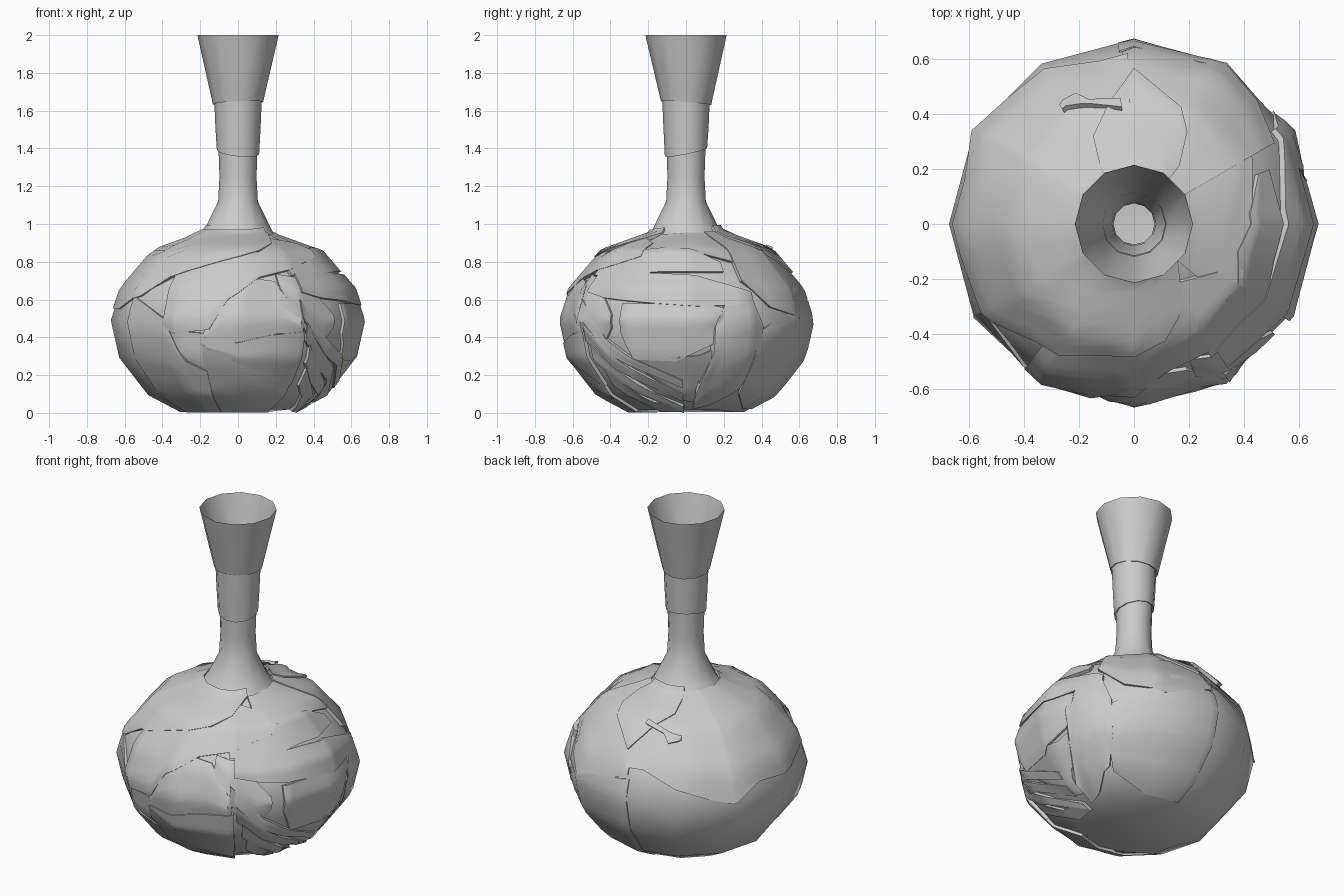
import bpy, math

if "Cube" in bpy.data.objects:
    bpy.data.objects.remove(bpy.data.objects["Cube"])

# radius / height profile of the twelve-sided bottle
BODY = [(0.31, 0), (0.48, .09), (0.635, .29), (0.68, .49), (0.625, .66),
        (0.45, .865), (0.20, .955), (0.17, 1.0)]
SIDES = 12


def make(name, verts, faces):
    me = bpy.data.meshes.new(name)
    me.from_pydata(verts, [], faces)
    me.validate()
    ob = bpy.data.objects.new(name, me)
    bpy.context.collection.objects.link(ob)
    bpy.ops.object.select_all(action='DESELECT')
    ob.select_set(True)
    bpy.context.view_layer.objects.active = ob
    bpy.ops.object.shade_smooth_by_angle(angle=math.radians(35))
    return ob


def lerp(pts, x):
    for a, b in zip(pts, pts[1:]):
        if x <= b[0]:
            t = max(0, (x - a[0]) / (b[0] - a[0]))
            return [p + (q - p) * t for p, q in zip(a, b)]
    return list(pts[-1])


def radius(z):
    return lerp([(h, r) for r, h in BODY], z)[1]


def on_body(phi, z, k):
    """Point on the faceted body; phi 0 = front, 90 = right; k scales it."""
    half = 180 / SIDES
    facet = math.cos(math.radians(half)) / math.cos(math.radians(phi % (2 * half) - half))
    r, a = radius(z) * facet * k, math.radians(phi)
    return (r * math.sin(a), -r * math.cos(a), max(0, .48 + (z - .48) * k))


def grid(cols, rows, closed=False):
    faces = []
    for i in range(cols if closed else cols - 1):
        j = (i + 1) % cols
        faces += [(i * rows + n, j * rows + n, j * rows + n + 1, i * rows + n + 1)
                  for n in range(rows - 1)]
    return faces


# body core: slightly sunken under the folded front and right sides
verts = []
for i in range(SIDES):
    phi = i * 30
    k = .965 if phi <= 120 or phi == 330 else .99
    verts += [on_body(phi, z, k) for _, z in BODY]
n = len(BODY)
make("body_core", verts, grid(SIDES, n, True) + [[i * n for i in reversed(range(SIDES))]])


def fold(name, pts, lift=1.0, lip=.035):
    """Overlapping layer; pts = (phi, lower z, upper z), edges tucked inward."""
    angles = {p[0] for p in pts} | {a for a in range(-360, 361, 30)
                                    if pts[0][0] < a < pts[-1][0]}
    angles = sorted(angles)
    cols = [angles[0]] + angles + [angles[-1]]
    verts, m = [], 9
    for c, phi in enumerate(cols):
        _, lo, hi = lerp(pts, phi)
        edge = c in (0, len(cols) - 1)
        for r in [0] + list(range(m + 1)) + [m]:
            z = lo + (hi - lo) * r / m
            verts.append([phi, z, lift - (lip if edge else 0)])
        verts[-1][2] = verts[-m - 3][2] = lift - lip
    make(name, [on_body(*v) for v in verts], grid(len(cols), m + 3))


# shoulder layer covering the left and back
fold("shoulder_cap", [(-178, .66, .97), (-168, .66, .97), (-150, .58, .97), (-135, .52, .97),
                      (-122, .48, .97), (-105, .56, .97), (-80, .55, .97), (-55, .62, .97),
                      (-40, .72, .97), (-12, .80, .97), (15, .86, .97), (50, .95, .98)], 1.004)
fold("rear_shoulder", [(120, .70, .96), (135, .56, .96), (155, .50, .96), (184, .62, .96)], 1.0)
fold("rear_side", [(126, .10, .42), (150, .02, .56), (185, .02, .60)], 1.0, .02)

# folds across the front
fold("front_sash", [(-37, .46, .74), (-32, .42, .76), (-14, .44, .81), (-5, .60, .83),
                    (12, .72, .87), (35, .77, .93), (60, .83, .90)], .998)
fold("front_dome", [(-17, .36, .42), (-8, .36, .60), (5, .38, .72), (20, .42, .70),
                    (32, .41, .52)], .988)
fold("front_wedge", [(-16, .34, .37), (0, .26, .37), (15, .21, .41), (33, .14, .43)], .996)
fold("front_base", [(-18, .0, .36), (0, .0, .29), (32, .0, .15)], .993)
fold("front_left_scrap", [(-36, .40, .44), (-26, .27, .43), (-16, .21, .42)], .988)
fold("front_left_lower", [(-60, .0, .62), (-37, .0, .50), (-27, .0, .27), (-17, .0, .22)], .998, .02)
fold("front_right_leaf", [(22, .66, .74), (34, .42, .72), (44, .34, .62), (52, .45, .52)], .985)

# folds around the right side
fold("right_band", [(33, .64, .74), (45, .61, .75), (75, .58, .74), (95, .565, .73),
                    (115, .57, .67), (124, .60, .64)], 1.0)
fold("right_upper_band", [(30, .73, .77), (50, .73, .86), (75, .75, .88), (95, .75, .87),
                          (112, .75, .80)], .995)
fold("right_top", [(50, .86, .95), (90, .87, .96), (122, .80, .96)], .99)
fold("right_panel", [(58, .42, .58), (63, .28, .58), (85, .27, .58), (103, .36, .57),
                     (108, .50, .56)], .99)
fold("right_low_panel", [(64, .24, .30), (85, .06, .29), (97, .05, .30), (103, .20, .33)], .985)
fold("right_rear_panel", [(96, .02, .12), (104, .03, .46), (109, .04, .57), (124, .12, .60),
                          (129, .28, .46)], 1.0)

# thin diagonal pleats at the lower front right
for i in range(4):
    d = i * .075
    fold("pleat_%d" % (i + 1), [(31 + i * 3, .50 - d * 1.6, .60 - d * 1.6),
                                (48, .31 - d, .39 - d), (64, .23 - d, .28 - d),
                                (88, max(.0, .13 - d), max(.03, .17 - d))], 1.0 - .006 * (i % 2))

# torn flap hanging from the neck at the back
fold("neck_flap", [(142, .93, .985), (158, .85, .985), (180, .74, .985), (192, .86, .985),
                   (205, .90, .985), (212, .955, .985)], 1.02)
fold("torn_scrap", [(186, .86, .875), (200, .83, .85), (204, .79, .84), (212, .81, .83)], 1.04)


def neck(name, profile, wave=0.0, phase=0.0):
    """Twelve-sided sleeve; its lowest ring is wavy."""
    verts = []
    for i in range(SIDES):
        a = math.radians(i * 30)
        for j, (r, z) in enumerate(profile):
            dz = wave * math.cos(a - phase) if j < 2 else 0
            verts.append((r * math.sin(a), -r * math.cos(a), z + dz))
    make(name, verts, grid(SIDES, len(profile), True))


# neck sleeves, each overlapping the one below, and the inner bore
neck("neck_lower", [(.20, .94), (.18, .965), (.105, 1.12), (.098, 1.25), (.104, 1.42)])
neck("neck_middle", [(.095, 1.385), (.112, 1.38), (.119, 1.50), (.126, 1.66)], .025, 3.6)
neck("neck_mouth", [(.115, 1.645), (.133, 1.64), (.215, 2.0)], .012, 0.5)
neck("neck_bore", [(.085, .97), (.075, 1.15), (.08, 1.35), (.115, 1.64), (.213, 2.0)])
